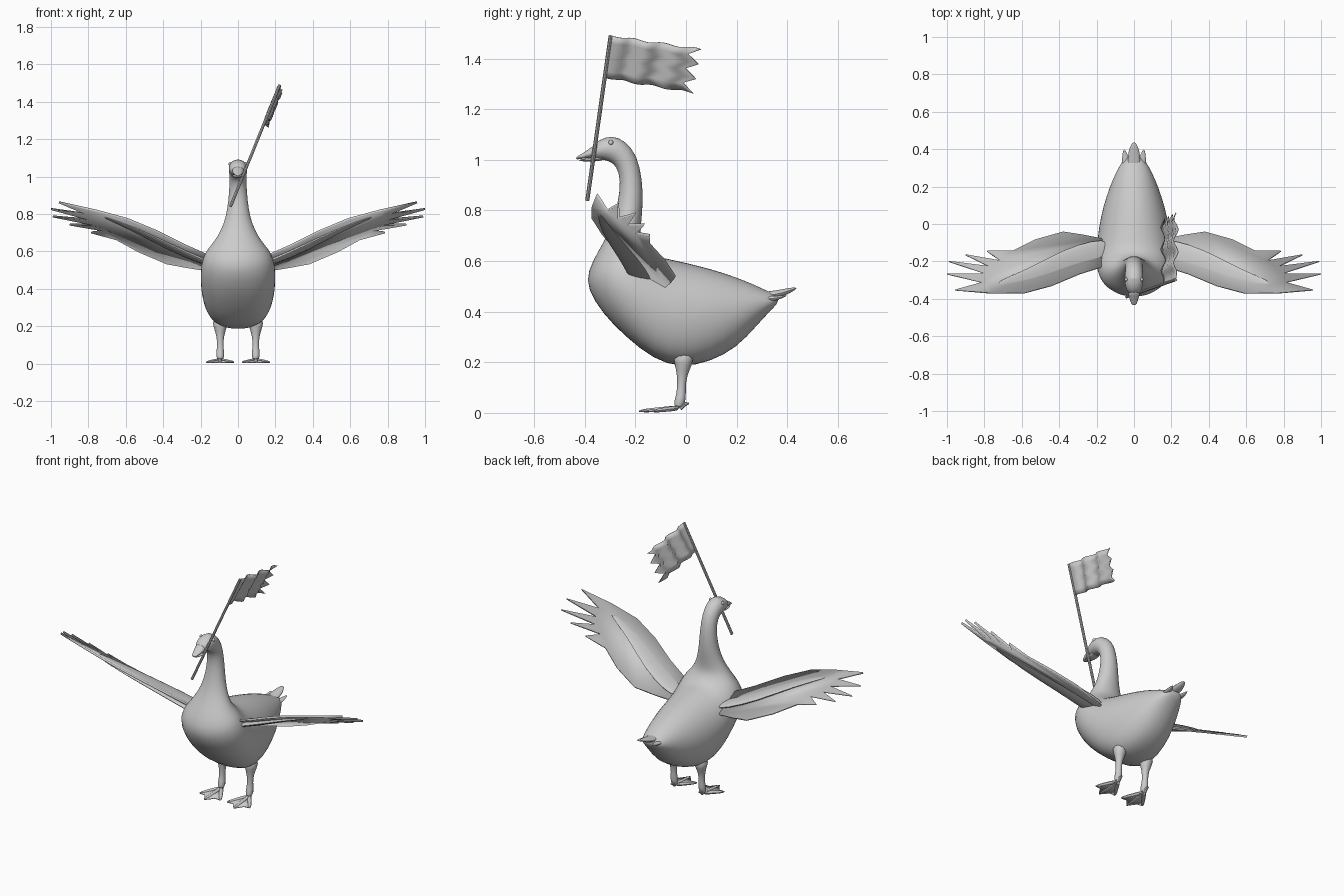
import bpy, bmesh
from math import sin, cos, pi, radians
from mathutils import Vector as V

cube = bpy.data.objects.get("Cube")
if cube:
    bpy.data.objects.remove(cube)

grey = bpy.data.materials.new("plain_grey")
grey.use_nodes = True
grey.diffuse_color = (0.6, 0.6, 0.6, 1)
grey.node_tree.nodes["Principled BSDF"].inputs["Base Color"].default_value = (0.6, 0.6, 0.6, 1)


def finish(name, verts, faces, smooth=40, subsurf=0, thick=0):
    """Make an object from geometry, with optional subdivision and thickness."""
    me = bpy.data.meshes.new(name)
    me.from_pydata([tuple(v) for v in verts], [], faces)
    bm = bmesh.new()
    bm.from_mesh(me)
    bmesh.ops.recalc_face_normals(bm, faces=bm.faces)
    bm.to_mesh(me)
    bm.free()
    ob = bpy.data.objects.new(name, me)
    bpy.context.collection.objects.link(ob)
    me.materials.append(grey)
    if thick:
        m = ob.modifiers.new("thickness", 'SOLIDIFY')
        m.thickness, m.offset = thick, 0
    if subsurf:
        m = ob.modifiers.new("smooth", 'SUBSURF')
        m.levels = m.render_levels = subsurf
    bpy.ops.object.select_all(action='DESELECT')
    ob.select_set(True)
    bpy.context.view_layer.objects.active = ob
    bpy.ops.object.shade_smooth_by_angle(angle=radians(smooth))
    return ob


def loft(name, rings, n=12, **kw):
    """Skin rings given as (centre, side axis, up axis, lower fullness)."""
    verts, faces = [], []
    for c, a, b, full in rings:
        for i in range(n):
            t = 2 * pi * i / n
            ca, sa = cos(t), sin(t)
            if sa < 0:
                ca = abs(ca) ** full * (1 if ca > 0 else -1)
            verts.append(c + a * ca + b * sa)
    for r in range(len(rings) - 1):
        for i in range(n):
            j = (i + 1) % n
            faces.append((r * n + i, r * n + j, r * n + n + j, r * n + n + i))
    faces.append(tuple(range(n)))
    faces.append(tuple(range(len(verts) - n, len(verts))))
    return finish(name, verts, faces, **kw)


def tube(name, pts, radii, flat=1.0, n=10, **kw):
    """Tapered tube through points; flat squashes it vertically."""
    pts = [V(p) for p in pts]
    rings = []
    for i, p in enumerate(pts):
        d = (pts[min(i + 1, len(pts) - 1)] - pts[max(i - 1, 0)]).normalized()
        side = d.cross(V((0, 0, 1)) if abs(d.z) < 0.9 else V((0, 1, 0))).normalized()
        rings.append((p, side * radii[i], side.cross(d) * radii[i] * flat, 1))
    return loft(name, rings, n, **kw)


def profile(name, rows, n, **kw):
    """Loft from side-profile rows: top y,z, bottom y,z, half width, fullness."""
    rings = []
    for ty, tz, by, bz, w, full in rows:
        top, low = V((0, ty, tz)), V((0, by, bz))
        rings.append(((top + low) / 2, V((w, 0, 0)), (top - low) / 2, full))
    return loft(name, rings, n, **kw)


# Body, neck and head in one skin
profile("body", [
    (.37, .468, .365, .435, .035, 1), (.345, .47, .33, .40, .062, 1), (.27, .508, .28, .345, .098, 1),
    (.19, .54, .2, .255, .132, .9), (.10, .57, .095, .2, .165, .75), (0, .595, -.02, .175, .188, .65),
    (-.07, .61, -.13, .21, .198, .65), (-.12, .62, -.24, .3, .202, .75), (-.15, .64, -.33, .39, .2, .9),
    (-.165, .66, -.392, .49, .182, 1), (-.175, .68, -.39, .56, .148, 1), (-.18, .71, -.347, .64, .11, 1),
    (-.175, .77, -.30, .72, .076, 1), (-.17, .83, -.27, .82, .057, 1), (-.172, .92, -.257, .92, .047, 1),
    (-.193, 1.02, -.275, .975, .045, 1), (-.24, 1.075, -.30, .993, .049, 1), (-.29, 1.098, -.325, 1, .051, 1),
    (-.345, 1.08, -.35, 1.003, .043, 1), (-.375, 1.052, -.37, 1.006, .03, 1)], 24, subsurf=1)

# Bill, upper and lower halves
profile("upper_bill", [
    (-.355, 1.066, -.35, 1.008, .037, 1), (-.385, 1.042, -.38, 1.008, .029, 1),
    (-.415, 1.022, -.415, 1.004, .02, 1), (-.436, 1.01, -.434, 1, .01, 1)], 16, subsurf=1)
profile("lower_bill", [
    (-.32, 1.02, -.32, .997, .036, 1), (-.38, 1.006, -.375, .992, .026, 1),
    (-.425, 1.002, -.425, .995, .011, 1)], 16, subsurf=1)

# Tail feathers
tube("tail_centre", [(0, .28, .46), (0, .36, .468), (0, .41, .484), (0, .438, .494)],
     [.04, .036, .026, .006], .45, subsurf=1)

# Wing outline seen from above, ending in separate feathers
OUTLINE = [(.14, -.22), (.17, -.08), (.27, -.06), (.38, -.043), (.53, -.085), (.65, -.145), (.785, -.145),
           (.71, -.198), (.9, -.165), (.77, -.228), (.99, -.2), (.79, -.266), (1, -.267), (.81, -.312),
           (.957, -.353), (.76, -.37), (.59, -.37), (.44, -.33), (.29, -.267)]


def on_wing(s, x, y, lift=0):
    return V((s * x, y, .41 + .27 * x - .55 * y + lift))


for s, side in ((1, "left"), (-1, "right")):
    finish(side + "_wing", [on_wing(s, x, y) for x, y in OUTLINE],
           [tuple(range(len(OUTLINE)))], thick=.012)
    # Thicker arm along the leading edge
    tube(side + "_wing_arm", [on_wing(s, x, y) for x, y in
         ((.12, -.15), (.2, -.16), (.35, -.2), (.55, -.29), (.75, -.335))],
         [.07, .08, .075, .055, .02], .22, subsurf=1)
    tube(side + "_tail_feather", [(s * .035, .29, .45), (s * .046, .35, .45), (s * .053, .402, .465)],
         [.028, .022, .004], .5, subsurf=1)

    # Eye
    bpy.ops.mesh.primitive_uv_sphere_add(segments=12, ring_count=8, radius=.01,
                                         location=(s * .041, -.297, 1.068))
    eye = bpy.context.object
    eye.name = side + "_eye"
    eye.data.materials.append(grey)
    bpy.ops.object.shade_smooth()

    # Leg
    lx = s * .095
    tube(side + "_leg", [(lx, -.01, .24), (lx, -.01, .19), (lx, -.016, .15), (lx, -.018, .1),
                         (lx, -.02, .06), (lx, -.03, .025), (lx, -.04, .012)],
         [.05, .036, .021, .017, .022, .024, .012], subsurf=1)
    # Webbed foot: three toes, a spur and the skin between
    heel = V((lx, -.025, .02))
    tips = [V((lx + s * dx, y, .007)) for dx, y in ((.075, -.13), (.005, -.185), (-.073, -.14))]
    for tip, toe in zip(tips, ("outer", "middle", "inner")):
        tube(f"{side}_{toe}_toe", [heel, heel.lerp(tip, .5), heel.lerp(tip, .85), tip],
             [.016, .012, .011, .004], .8, n=8, subsurf=1)
    tube(side + "_spur", [heel, (lx, -.005, .035), (lx, .012, .038)], [.012, .009, .003], n=8)
    web = [heel, tips[0], tips[0].lerp(tips[1], .5) + V((0, .025, 0)), tips[1],
           tips[1].lerp(tips[2], .5) + V((0, .025, 0)), tips[2]]
    finish(side + "_web", web, [(0, 1, 2), (0, 2, 3), (0, 3, 4), (0, 4, 5)], thick=.006)

# Flag pole held in the bill
low, high = V((-.04, -.39, .84)), V((.223, -.298, 1.49))
tube("flag_pole", [low, high], [.008, .008], n=8)

# Rippled flag with a torn zigzag end
COLS, ROWS = 24, 6
base = high.lerp(low, .255)
far_top, far_low = V((.225, .06, 1.437)), V((.155, .03, 1.265))
verts, faces = [], []
for j in range(ROWS + 1):
    v = j / ROWS
    for i in range(COLS + 1):
        u = i / COLS * (1 if j % 2 == 0 else .87)
        p = high.lerp(base, v).lerp(far_top.lerp(far_low, v), u)
        wave = sin(u * 6 * pi + v) * min(1, u * 5)
        verts.append(p + V((.012, 0, -.004)) * wave)
for j in range(ROWS):
    for i in range(COLS):
        a = j * (COLS + 1) + i
        faces.append((a, a + 1, a + COLS + 2, a + COLS + 1))
finish("flag", verts, faces, thick=.004)
